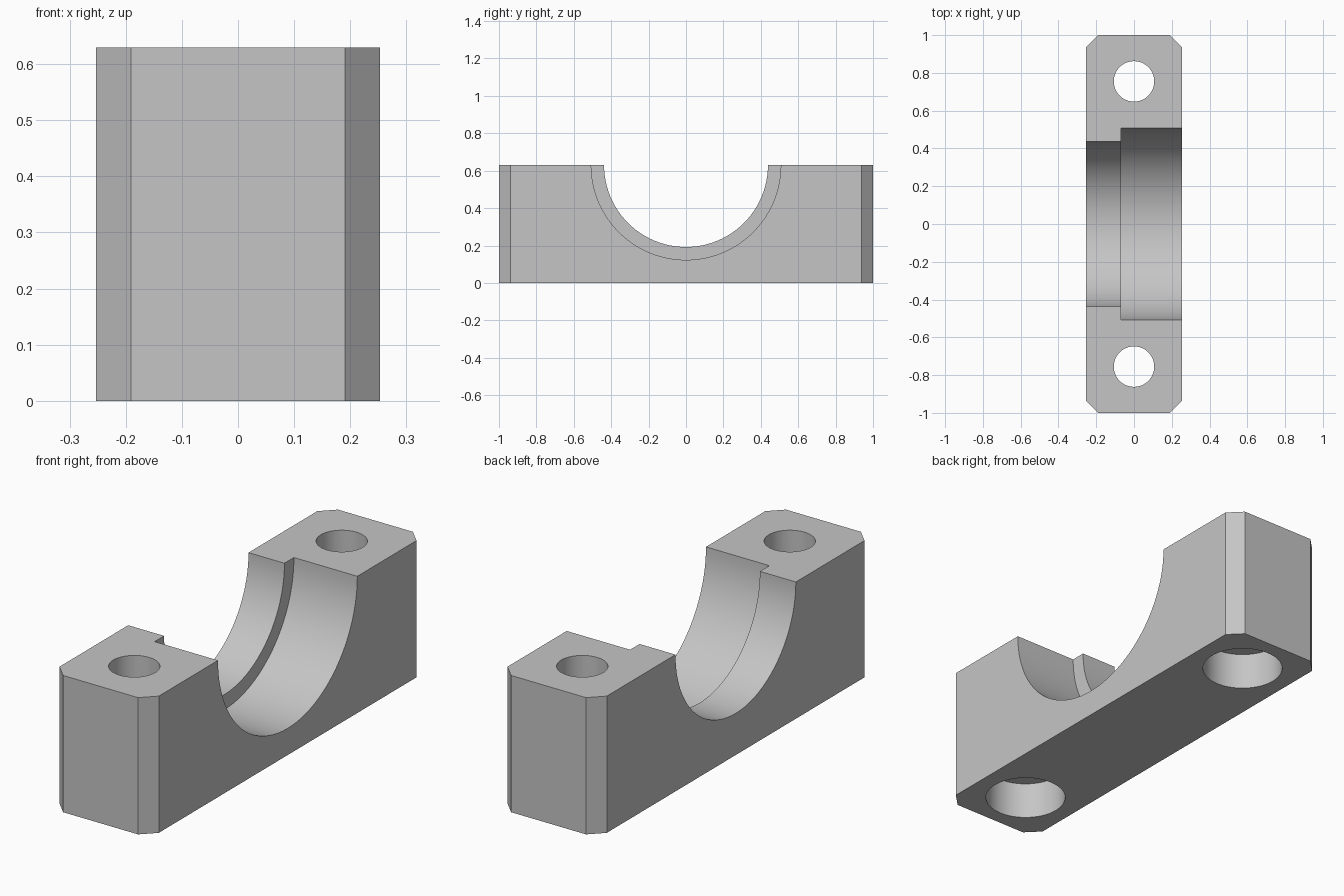
import bpy, bmesh, math
from mathutils import Matrix

cube = bpy.data.objects.get("Cube")
if cube:
    bpy.data.objects.remove(cube, do_unlink=True)

HALF_WIDTH, HALF_LENGTH, HEIGHT, CHAMFER = 0.253, 1.0, 0.63, 0.062
SHOULDER_X = -0.07
BOLT_Y = 0.755

grey = bpy.data.materials.new("machined_grey")
grey.use_nodes = True
colour = (0.56, 0.56, 0.56, 1)
grey.diffuse_color = colour
grey.node_tree.nodes["Principled BSDF"].inputs["Base Color"].default_value = colour


def add_object(name, bm):
    mesh = bpy.data.meshes.new(name)
    bmesh.ops.recalc_face_normals(bm, faces=bm.faces)
    bm.to_mesh(mesh)
    bm.free()
    mesh.materials.append(grey)
    obj = bpy.data.objects.new(name, mesh)
    bpy.context.collection.objects.link(obj)
    return obj


def cylinder_cutter(name, radius, start, end, axis, centre):
    """Cylinder running from start to end along axis, through centre."""
    bm = bmesh.new()
    bmesh.ops.create_cone(bm, cap_ends=True, segments=96, radius1=radius,
                          radius2=radius, depth=end - start)
    bmesh.ops.translate(bm, verts=bm.verts, vec=(0, 0, (start + end) / 2))
    if axis == "X":
        bm.transform(Matrix.Rotation(math.pi / 2, 4, "Y"))
    bmesh.ops.translate(bm, verts=bm.verts, vec=centre)
    obj = add_object(name, bm)
    obj.hide_render = True
    return obj


# Block: chamfered rectangle pulled up to full height
bm = bmesh.new()
corner = [(HALF_WIDTH, HALF_LENGTH - CHAMFER), (HALF_WIDTH - CHAMFER, HALF_LENGTH)]
outline = (corner + [(-x, y) for x, y in reversed(corner)]
           + [(-x, -y) for x, y in corner] + [(x, -y) for x, y in reversed(corner)])
base = bm.faces.new([bm.verts.new((x, y, 0)) for x, y in outline])
top = bmesh.ops.extrude_face_region(bm, geom=[base])["geom"]
bmesh.ops.translate(bm, vec=(0, 0, HEIGHT),
                    verts=[v for v in top if isinstance(v, bmesh.types.BMVert)])
block = add_object("bearing_block", bm)

# Stepped half-round saddle
axis_centre = (0, 0, HEIGHT)
cutters = [
    cylinder_cutter("narrow_saddle_cutter", 0.438, -0.4, 0.1, "X", axis_centre),
    cylinder_cutter("wide_saddle_cutter", 0.507, SHOULDER_X, 0.4, "X", axis_centre),
]

# Bolt holes with counterbores underneath
for side, y in (("front", -BOLT_Y), ("back", BOLT_Y)):
    cutters.append(cylinder_cutter(side + "_bolt_cutter", 0.107, -0.1, 0.8, "Z", (0, y, 0)))
    cutters.append(cylinder_cutter(side + "_counterbore_cutter", 0.177, -0.1, 0.173, "Z", (0, y, 0)))

bpy.ops.object.select_all(action="DESELECT")
block.select_set(True)
bpy.context.view_layer.objects.active = block
for cutter in cutters:
    cut = block.modifiers.new(cutter.name, "BOOLEAN")
    cut.operation = "DIFFERENCE"
    cut.solver = "EXACT"
    cut.object = cutter
    bpy.ops.object.modifier_apply(modifier=cut.name)
    bpy.data.objects.remove(cutter, do_unlink=True)

bpy.ops.object.shade_smooth_by_angle(angle=math.radians(30))
